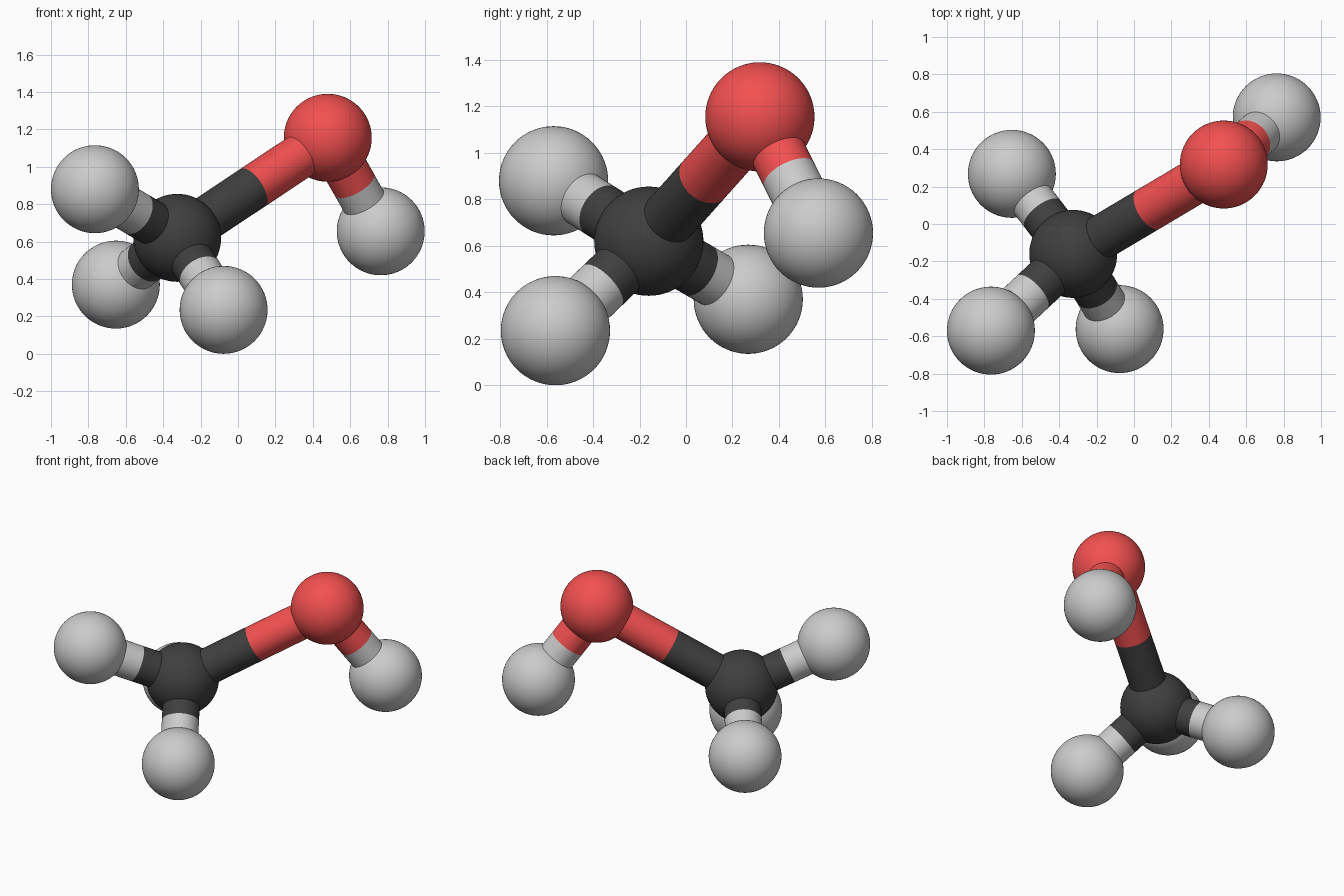
import bpy
from mathutils import Vector

if "Cube" in bpy.data.objects:
    bpy.data.objects.remove(bpy.data.objects["Cube"])

ATOM_R, BOND_R = 0.235, 0.12


def make_material(name, colour):
    mat = bpy.data.materials.new(name)
    mat.diffuse_color = colour
    mat.use_nodes = True
    mat.node_tree.nodes["Principled BSDF"].inputs["Base Color"].default_value = mat.diffuse_color
    return mat


black = make_material("carbon_black", (0.05, 0.05, 0.05, 1))
red = make_material("oxygen_red", (0.9, 0.08, 0.08, 1))


def finish(name, mat):
    obj = bpy.context.object
    obj.name = name
    if mat:
        obj.data.materials.append(mat)
    bpy.ops.object.shade_smooth_by_angle()


def half_bond(name, start, end, mat):
    axis = end - start
    bpy.ops.mesh.primitive_cylinder_add(
        vertices=48, radius=BOND_R, depth=axis.length, location=(start + end) / 2,
        rotation=axis.to_track_quat('Z', 'Y').to_euler())
    finish(name, mat)


# Atoms: centre and material (hydrogen stays grey)
atoms = {
    "carbon": (Vector((-0.325, -0.16, 0.62)), black),
    "oxygen": (Vector((0.48, 0.318, 1.155)), red),
    "hydroxyl_hydrogen": (Vector((0.763, 0.57, 0.655)), None),
    "left_hydrogen": (Vector((-0.765, -0.57, 0.88)), None),
    "back_hydrogen": (Vector((-0.653, 0.268, 0.37)), None),
    "front_hydrogen": (Vector((-0.077, -0.562, 0.235)), None),
}
for name, (centre, mat) in atoms.items():
    bpy.ops.mesh.primitive_uv_sphere_add(
        segments=64, ring_count=32, radius=ATOM_R, location=centre)
    finish(name + "_atom", mat)

# Bonds: two half rods, each coloured like its own atom
bonds = [("carbon", "oxygen"), ("oxygen", "hydroxyl_hydrogen"),
         ("carbon", "left_hydrogen"), ("carbon", "back_hydrogen"),
         ("carbon", "front_hydrogen")]
for a, b in bonds:
    (pa, ma), (pb, mb) = atoms[a], atoms[b]
    mid = (pa + pb) / 2
    half_bond(f"{a}_half_bond_to_{b}", pa, mid, ma)
    half_bond(f"{b}_half_bond_to_{a}", pb, mid, mb)
